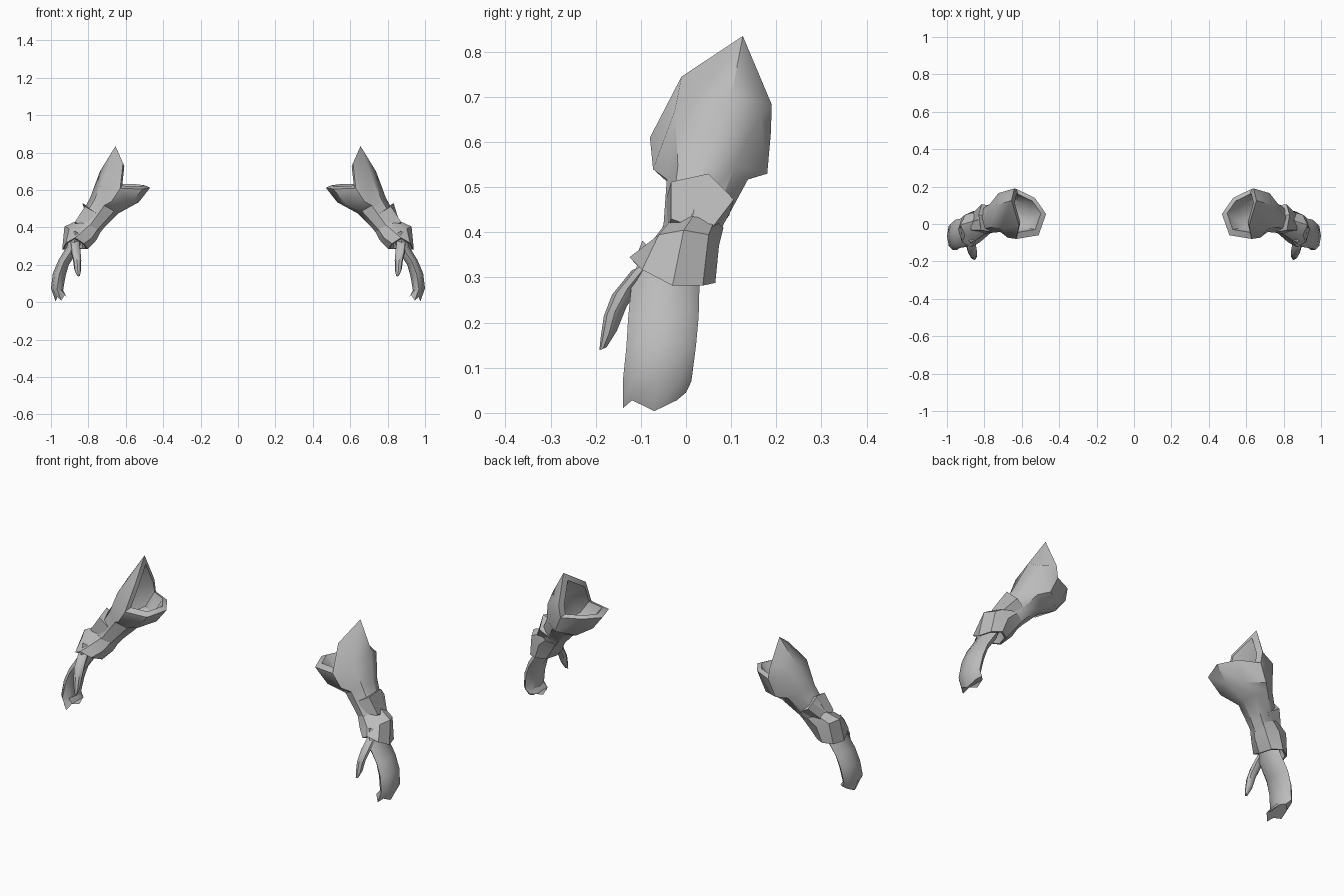
import bpy, bmesh, math
from mathutils import Vector

if "Cube" in bpy.data.objects:
    bpy.data.objects.remove(bpy.data.objects["Cube"])

grey = bpy.data.materials.new("plain_grey")
grey.diffuse_color = (0.5, 0.5, 0.5, 1)
grey.use_nodes = True
grey.node_tree.nodes["Principled BSDF"].inputs["Base Color"].default_value = grey.diffuse_color


def ring(outer, inner, half_y, lift=(0,) * 8):
    """Eight-sided ring: point 0 is outer, 2 front, 4 inner, 6 back."""
    a, b = Vector(outer), Vector(inner)
    pts = []
    for k in range(8):
        t = k * math.tau / 8
        pts.append((a + b) / 2 + (a - b) / 2 * math.cos(t)
                   + Vector((0, -half_y * math.sin(t), lift[k])))
    return pts


def shrink(pts, f):
    """Pull a ring toward its own centre."""
    c = sum(pts, Vector()) / len(pts)
    return [p.lerp(c, f) for p in pts]


def loft(name, rings, angle=40):
    """Skin the rings, cap both ends and mirror to the other arm."""
    bm = bmesh.new()
    loops = [[bm.verts.new(p) for p in r] for r in rings]
    n = len(loops[0])
    for lo, hi in zip(loops, loops[1:]):
        for i in range(n):
            j = (i + 1) % n
            bm.faces.new((lo[i], lo[j], hi[j], hi[i]))
    bm.faces.new(loops[0][::-1])
    bm.faces.new(loops[-1])
    bmesh.ops.recalc_face_normals(bm, faces=bm.faces)
    mesh = bpy.data.meshes.new(name)
    bm.to_mesh(mesh)
    bm.free()
    mesh.materials.append(grey)
    ob = bpy.data.objects.new(name, mesh)
    bpy.context.collection.objects.link(ob)
    bpy.ops.object.select_all(action='DESELECT')
    ob.select_set(True)
    bpy.context.view_layer.objects.active = ob
    bpy.ops.object.shade_smooth_by_angle(angle=math.radians(angle))
    mod = ob.modifiers.new("other_arm", 'MIRROR')
    mod.use_mirror_merge = False
    return ob


# Sleeve: folded open mouth, hollow upper part, tapering to the wrist
rim = [Vector(p) for p in (
    (.655, .126, .835), (.615, -.01, .745), (.63, -.08, .61), (.51, -.06, .605),
    (.47, .053, .612), (.53, .14, .62), (.63, .188, .62), (.64, .19, .683))]
bulge = [Vector(p) for p in (
    (.738, .10, .70), (.715, -.025, .67), (.675, -.073, .54), (.575, -.045, .525),
    (.53, .05, .535), (.575, .13, .515), (.67, .18, .53), (.725, .165, .66))]
elbow = ring((.79, .045, .56), (.64, .05, .475), .09)
loft("sleeve", [
    shrink(elbow, .5), shrink(bulge, .28), shrink(rim, .24), rim, bulge, elbow,
    ring((.855, .015, .44), (.715, .02, .40), .067),
    ring((.90, -.02, .38), (.785, 0, .31), .06)])

# Cuff: flared band with a raised front edge
edge = ring((.94, -.03, .282), (.803, -.03, .284), .095,
            (0, .035, .062, .03, 0, 0, .005, 0))
loft("cuff", [
    ring((.862, .015, .435), (.73, .015, .385), .068),
    ring((.928, -.005, .405), (.755, -.005, .335), .078),
    edge, shrink(edge, .12),
    [p + Vector((0, 0, .05)) for p in shrink(edge, .3)]], 35)

# Cuff flap: pointed plate lying on the outside of the forearm
flap = [Vector(p) for p in (
    (.818, -.033, .512), (.832, .05, .53), (.815, .106, .473),
    (.872, .05, .40), (.872, -.033, .43))]
loft("cuff_flap", [flap, [p + Vector((-.06, -.01, -.035)) for p in flap]], 30)

# Mitten hand curving outward and down to a notched end
loft("hand", [
    ring((.90, -.035, .38), (.83, -.035, .36), .06),
    ring((.914, -.045, .30), (.85, -.045, .28), .075),
    ring((.96, -.05, .225), (.905, -.05, .20), .078),
    ring((.99, -.055, .155), (.922, -.055, .14), .077),
    ring((1.0, -.064, .075), (.935, -.064, .065), .076),
    ring((.975, -.07, 0), (.915, -.07, .02), .07,
         (.004, .025, .0, .025, .004, .025, .035, .025))])

# Thumb hanging in front of the palm
thumb = []
for x, y, z, rx, ry in ((.875, -.085, .33, .025, .035), (.868, -.13, .275, .026, .034),
                        (.86, -.157, .225, .022, .025), (.857, -.171, .175, .018, .018),
                        (.853, -.184, .142, .008, .008)):
    thumb.append(ring((x + rx, y, z), (x - rx, y, z), ry,
                      [-ry * .4 * math.sin(k * math.tau / 8) for k in range(8)]))
loft("thumb", thumb)
